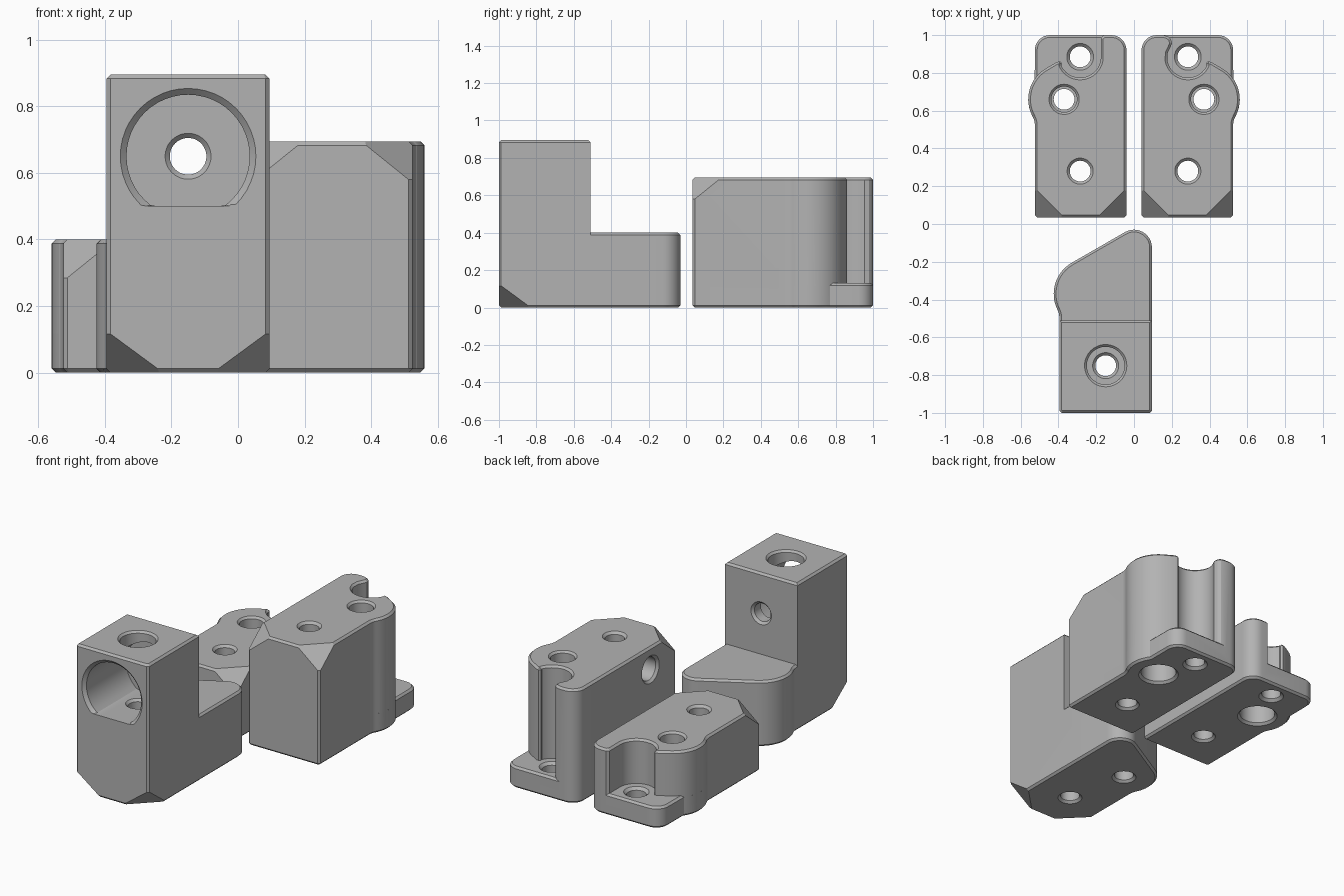
import bpy, bmesh, math
from mathutils import Vector

if "Cube" in bpy.data.objects:
    bpy.data.objects.remove(bpy.data.objects["Cube"])

grey = bpy.data.materials.new("plain_grey")
grey.diffuse_color = (0.45, 0.45, 0.45, 1)
grey.use_nodes = True
grey.node_tree.nodes["Principled BSDF"].inputs["Base Color"].default_value = grey.diffuse_color
CH = 0.012  # edge chamfer


def arc(cx, cy, r, a0, a1, n=12):
    return [(cx + r * math.cos(math.radians(a0 + (a1 - a0) * i / n)),
             cy + r * math.sin(math.radians(a0 + (a1 - a0) * i / n))) for i in range(n + 1)]


def inset(pts, d):
    """Mitred inward offset of a counter-clockwise outline."""
    out = []
    for i, p in enumerate(pts):
        p = Vector(p)
        e0 = (p - Vector(pts[i - 1])).normalized()
        e1 = (Vector(pts[(i + 1) % len(pts)]) - p).normalized()
        n0, n1 = Vector((-e0.y, e0.x)), Vector((-e1.y, e1.x))
        out.append(p + (n0 + n1) * d / max(0.4, 1 + n0.dot(n1)))
    return out


def make(name, bm):
    bmesh.ops.recalc_face_normals(bm, faces=bm.faces)
    me = bpy.data.meshes.new(name)
    bm.to_mesh(me)
    bm.free()
    me.materials.append(grey)
    ob = bpy.data.objects.new(name, me)
    bpy.context.collection.objects.link(ob)
    return ob


def stack(bm, rings):
    rings = [[bm.verts.new(p) for p in ring] for ring in rings]
    for a, b in zip(rings, rings[1:]):
        for i in range(len(a)):
            j = (i + 1) % len(a)
            bm.faces.new((a[i], a[j], b[j], b[i]))
    bm.faces.new(rings[0][::-1])
    bm.faces.new(rings[-1])


def prism(name, pts, z0, z1, planes=()):
    """Chamfered extrusion, with optional corner cuts (point, outward normal)."""
    bm = bmesh.new()
    small = inset(pts, CH)
    stack(bm, [[(p[0], p[1], z) for p in ring] for ring, z in
               ((small, z0), (pts, z0 + CH), (pts, z1 - CH), (small, z1))])
    for co, no in planes:
        bmesh.ops.bisect_plane(bm, geom=bm.verts[:] + bm.edges[:] + bm.faces[:],
                               plane_co=co, plane_no=no, clear_outer=True)
        bmesh.ops.holes_fill(bm, edges=bm.edges[:], sides=0)
    return make(name, bm)


def lathe(origin, axis, profile, floor=None, n=48):
    """Round cutter along an axis from (radius, distance) pairs."""
    bm = bmesh.new()
    ox, oy, oz = origin
    rings = []
    for r, t in profile:
        ring = []
        for i in range(n):
            u, v = r * math.cos(math.tau * i / n), r * math.sin(math.tau * i / n)
            p = {'x': (ox + t, oy + u, oz + v), 'y': (ox + u, oy + t, oz + v),
                 'z': (ox + u, oy + v, oz + t)}[axis]
            ring.append((p[0], p[1], max(p[2], floor) if floor else p[2]))
        rings.append(ring)
    stack(bm, rings)
    return make("cutter", bm)


def hole(length, r, c=0.014):
    """Through-hole profile flared at both ends."""
    e = 0.006
    return [(r + c + e, -e), (r, c), (r, length - c), (r + c + e, length + e)]


def combine(ob, other, op):
    m = ob.modifiers.new("join", 'BOOLEAN')
    m.operation, m.object, m.solver = op, other, 'EXACT'
    bpy.context.view_layer.objects.active = ob
    bpy.ops.object.modifier_apply(modifier=m.name)
    bpy.data.objects.remove(other, do_unlink=True)


def finish(ob):
    bpy.ops.object.select_all(action='DESELECT')
    ob.select_set(True)
    bpy.context.view_layer.objects.active = ob
    bpy.ops.object.shade_smooth_by_angle(angle=math.radians(25))


def corner_cuts(x0, x1, y, z, dx, dz, up):
    """Planes slicing off both front corners."""
    planes = []
    for x, s in ((x0, -1), (x1, 1)):
        planes.append(((x - s * dx, y, z), (s / dx, -1 / dx, up / dz)))
    return planes


# Front bracket: shaped foot and square tower
foot = ([(-.383, -1), (.083, -1), (.095, -.988)] + arc(0, -.125, .095, 0, 120)
        + arc(-.235, -.37, .19, 120, 206.2, 16) + arc(-.495, -.498, .1, 26.2, 0, 6)
        + [(-.395, -.988)])
tower = [(-.383, -1), (.083, -1), (.095, -.988), (.095, -.51), (-.395, -.51), (-.395, -.988)]
bracket = prism("tower_bracket", foot, 0, .4, corner_cuts(-.395, .095, -1, 0, .17, .125, -1))
combine(bracket, prism("tower", tower, .2, .895), 'UNION')
for c in (
    # front pocket with flat floor
    lathe((-.15, -1, .65), 'y', [(.21, -.006), (.185, .018), (.185, .4)], floor=.5),
    # screw access from the top
    lathe((-.15, -.75, .7), 'z', [(.1, 0), (.1, .183), (.119, .202)]),
    # pocket floor to underside
    lathe((-.15, -.75, 0), 'z', hole(.5, .055)),
    # pocket to tower back
    lathe((-.15, -.6, .65), 'y', hole(.09, .055)),
    # blind hole under the foot
    lathe((-.235, -.37, 0), 'z', [(.075, -.006), (.055, .014), (.055, .3)]),
):
    combine(bracket, c, 'DIFFERENCE')
finish(bracket)


# Rear blocks: mirrored pair with different heights and finger tips
def block(name, s, h, tip):
    side = ([(.052, .035), (.513, .035), (.525, .047)] + arc(.625, .522, .1, 180, 151.6, 6))
    body = (side + arc(.37, .66, .19, -28.4, 60, 16) + [(.41, .857), (.392, .861), (.383, .852)]
            + arc(.285, .885, .11, -25, -170, 20) + tip
            + arc(.12, .92, .08, 90, 180, 8) + [(.04, .047)])
    plate = (side + arc(.37, .66, .19, -28.4, 35, 12) + arc(.445, .92, .08, 0, 90, 8)
             + arc(.12, .92, .08, 90, 180, 8) + [(.04, .047)])
    if s < 0:
        body = [(-x, y) for x, y in body[::-1]]
        plate = [(-x, y) for x, y in plate[::-1]]
    x0, x1 = sorted((s * .04, s * .525))
    ob = prism(name, plate, 0, .13)
    combine(ob, prism("body", body, .05, h, corner_cuts(x0, x1, .035, h, .155, .125, 1)), 'UNION')
    for c in (
        lathe((s * .285, .28, 0), 'z', hole(h, .055)),
        lathe((s * .285, .885, 0), 'z', hole(.13, .055, .016)),
        # stepped hole in the bulge
        lathe((s * .37, .66, 0), 'z', [(.12, -.006), (.1, .014), (.1, h * .4), (.055, h * .4),
              (.055, h * .65), (.068, h * .65), (.068, h - .012), (.086, h + .006)]),
    ):
        combine(ob, c, 'DIFFERENCE')
    return ob


low = block("low_block", -1, .4, [(.175, .885), (.175, .985), (.16, 1)])
finish(low)
tall = block("tall_block", 1, .695,
             [(.178, .905), (.192, .935), (.201, .955), (.196, .978), (.18, .993), (.155, 1)])
# blind side hole on the inner face
combine(tall, lathe((.04, .285, .56), 'x', [(.09, -.006), (.07, .014), (.07, .32)]), 'DIFFERENCE')
finish(tall)
